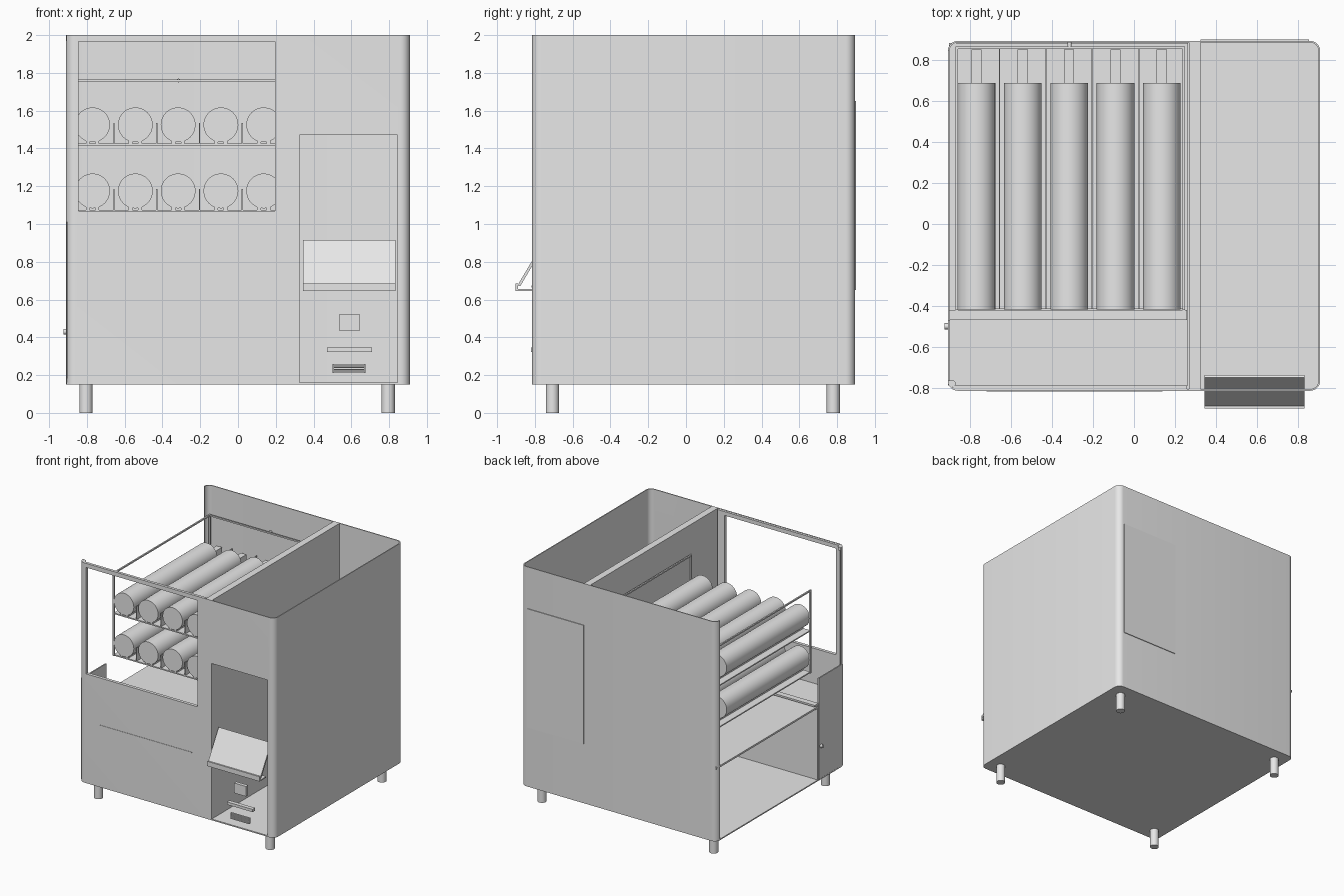
import bpy, bmesh, math
from mathutils import Vector

cube = bpy.data.objects.get("Cube")
if cube:
    bpy.data.objects.remove(cube, do_unlink=True)

grey = bpy.data.materials.new("light_grey")
grey.use_nodes = True
grey.diffuse_color = (0.8, 0.8, 0.8, 1)
grey.node_tree.nodes["Principled BSDF"].inputs["Base Color"].default_value = (0.8, 0.8, 0.8, 1)

LEFT, RIGHT, FRONT, BACK = -0.91, 0.91, -0.815, 0.895
BASE, TOP = 0.15, 2.0


def finish(name, bm, smooth=False):
    bmesh.ops.recalc_face_normals(bm, faces=bm.faces)
    mesh = bpy.data.meshes.new(name)
    bm.to_mesh(mesh)
    bm.free()
    mesh.materials.append(grey)
    ob = bpy.data.objects.new(name, mesh)
    bpy.context.collection.objects.link(ob)
    if smooth:
        shade(ob)
    return ob


def shade(ob):
    bpy.ops.object.select_all(action='DESELECT')
    ob.select_set(True)
    bpy.context.view_layer.objects.active = ob
    bpy.ops.object.shade_smooth_by_angle(angle=math.radians(35))


def box(name, x, y, z):
    bm = bmesh.new()
    bmesh.ops.create_cube(bm, size=1)
    for v in bm.verts:
        v.co = [(a + b) / 2 + c * (b - a) for c, (a, b) in zip(v.co, (x, y, z))]
    return finish(name, bm)


def prism(name, points, direction, smooth=False):
    bm = bmesh.new()
    face = bm.faces.new([bm.verts.new(p) for p in points])
    ext = bmesh.ops.extrude_face_region(bm, geom=[face])
    moved = [e for e in ext["geom"] if isinstance(e, bmesh.types.BMVert)]
    bmesh.ops.translate(bm, verts=moved, vec=direction)
    return finish(name, bm, smooth)


def cylinder(name, start, end, radius, sides=32):
    a, b = Vector(start), Vector(end)
    bm = bmesh.new()
    bmesh.ops.create_cone(bm, cap_ends=True, segments=sides, radius1=radius,
                          radius2=radius, depth=(b - a).length)
    turn = (b - a).to_track_quat('Z', 'Y').to_matrix()
    for v in bm.verts:
        v.co = turn @ v.co + (a + b) / 2
    return finish(name, bm, True)


def outline(inset, radius=0.05, steps=8):
    """Rounded plan, clockwise from the back corner of the open side."""
    pts = []
    corners = ((LEFT, BACK, 180), (RIGHT, BACK, 90), (RIGHT, FRONT, 0), (LEFT, FRONT, -90))
    for x, y, start in corners:
        cx, cy = x - math.copysign(radius, x), y - math.copysign(radius, y)
        for i in range(steps + 1):
            a = math.radians(start - 90 * i / steps)
            pts.append(Vector((cx + (radius - inset) * math.cos(a),
                               cy + (radius - inset) * math.sin(a), BASE)))
    return pts


# Cabinet shell, open on top and on one side, with two front openings
shell = prism("cabinet_shell", outline(0) + outline(0.008)[::-1], (0, 0, TOP - BASE))
cutters = [box("window_cutter", (-0.845, 0.195), (-0.95, -0.7), (1.07, 1.965)),
           box("service_cutter", (0.325, 0.845), (-0.95, -0.7), (0.157, 1.47))]
for c in cutters:
    c.hide_render = True
    mod = shell.modifiers.new("opening", 'BOOLEAN')
    mod.operation, mod.solver, mod.object = 'DIFFERENCE', 'EXACT', c
bpy.context.view_layer.update()
evaluated = shell.evaluated_get(bpy.context.evaluated_depsgraph_get())
cut_mesh = bpy.data.meshes.new_from_object(evaluated)
shell.modifiers.clear()
shell.data = cut_mesh
for c in cutters:
    bpy.data.objects.remove(c, do_unlink=True)
shade(shell)
prism("cabinet_floor", outline(0.001), (0, 0, 0.01))

# Door frame behind the window
inner = (FRONT + 0.007, -0.788)
box("door_top_rail", (-0.86, 0.26), inner, (1.965, 1.998))
box("door_left_stile", (-0.885, -0.845), inner, (0.17, 1.998))
box("door_right_stile", (0.195, 0.26), inner, (0.17, 1.998))
box("door_lower_panel", (-0.86, 0.26), inner, (0.17, 1.07))
box("door_slot", (-0.72, 0.14), (FRONT - 0.003, FRONT + 0.002), (0.665, 0.674))
for z in (BASE + 0.003, TOP - 0.03):
    cylinder("door_hinge", (-0.89, -0.78, z), (-0.89, -0.78, z + 0.028), 0.018, 16)

# Legs
for x in (-0.805, 0.795):
    for y in (-0.707, 0.78):
        cylinder("leg", (x, y, 0), (x, y, BASE + 0.002), 0.035)

# Partition, back service panel and lower bay
box("partition", (0.268, 0.325), (FRONT + 0.008, BACK - 0.008), (BASE + 0.01, TOP))
box("back_service_panel", (0.325, 0.855), (BACK - 0.002, 0.901), (0.65, 1.65))
box("lower_shelf", (-0.905, 0.265), (-0.47, BACK - 0.01), (0.76, 0.775))
box("bay_wall", (-0.905, 0.258), (-0.47, -0.455), (BASE + 0.01, 0.8))
box("bay_wall_flange", (-0.905, 0.258), (-0.455, -0.42), (0.785, 0.8))
box("bay_side", (-0.908, -0.898), (-0.79, -0.47), (BASE + 0.01, 1.01))
box("chute_floor", (-0.898, 0.265), (-0.79, -0.47), (0.76, 0.775))
cylinder("bay_lock", (-0.925, -0.5, 0.43), (-0.905, -0.5, 0.43), 0.015, 16)

# Rack frame
rack_x, rack_y = (-0.867, 0.243), (-0.415, 0.862)
t = 0.012
for x in rack_x:
    for y in rack_y:
        box("rack_post", (x - t / 2, x + t / 2), (y - t / 2, y + t / 2), (1.065, 1.765))
    box("rack_side_rail", (x - t / 2, x + t / 2), rack_y, (1.753, 1.765))
box("rack_back_rail", rack_x, (0.856, 0.868), (1.753, 1.765))
cylinder("rack_knob", (-0.315, 0.868, 1.76), (-0.315, 0.887, 1.76), 0.01, 12)

# Two shelves, each with five tubes, rails, drive blocks and dividers
pitch = 0.2265
for z in (1.075, 1.425):
    box("rack_shelf", rack_x, rack_y, (z - 0.01, z))
    for i in range(5):
        x = -0.77 + i * pitch
        cylinder("tube", (x, -0.418, z + 0.1), (x, 0.69, z + 0.1), 0.092, 48)
        for side in (-1, 1):
            fx = x + side * 0.025
            box("tube_rail", (fx - 0.01, fx + 0.01), (-0.413, 0.69), (z, z + 0.015))
        box("drive_block", (x - 0.025, x + 0.025), (0.69, 0.853), (z, z + 0.1))
        if i < 4:
            dx = x + pitch / 2
            box("divider", (dx - 0.003, dx + 0.003), rack_y, (z, z + 0.11))

# Tilted flap with its lip
flap = ((-0.892, 0.675), (-0.75, 0.915), (-0.738, 0.908), (-0.878, 0.67))
prism("flap", [(0.345, y, z) for y, z in flap], (0.488, 0, 0))
box("flap_lip", (0.345, 0.833), (-0.902, -0.815), (0.645, 0.655))
box("flap_lip_front", (0.345, 0.833), (-0.902, -0.89), (0.655, 0.685))

# Service controls
box("button", (0.535, 0.645), (FRONT, -0.785), (0.435, 0.52))
box("card_slot", (0.47, 0.71), (FRONT - 0.005, -0.785), (0.323, 0.346))
for i in range(6):
    z = 0.21 + i * 0.009
    box("grille_slat", (0.5, 0.675), (FRONT, -0.8), (z, z + 0.005))
for x in (0.5, 0.67):
    box("grille_edge", (x, x + 0.005), (FRONT, -0.8), (0.21, 0.26))
